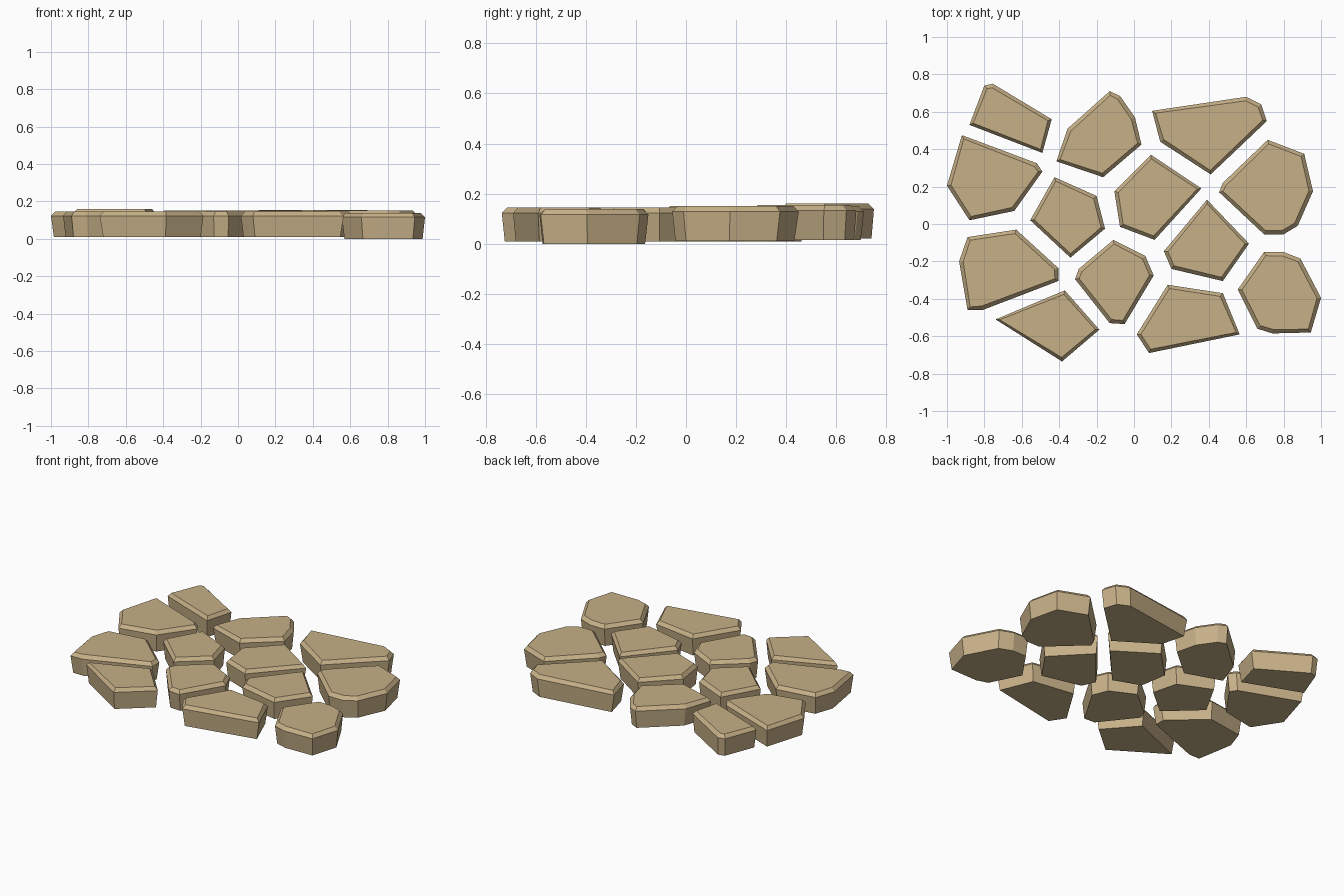
import bpy, bmesh
from mathutils import Vector

if "Cube" in bpy.data.objects:
    bpy.data.objects.remove(bpy.data.objects["Cube"])

mat = bpy.data.materials.new("sandstone")
mat.diffuse_color = (0.57, 0.435, 0.245, 1)
mat.use_nodes = True
mat.node_tree.nodes["Principled BSDF"].inputs["Base Color"].default_value = mat.diffuse_color

BEVEL = 0.022    # chamfer around the top face
TAPER = 0.94     # the underside is a little smaller than the rim


def stone(name, base, top, outline):
    """Flat paving stone: tapered underside, widest rim, chamfered top."""
    bm = bmesh.new()
    pts = [Vector((x, y, 0)) for x, y in outline]
    mid = sum(pts, Vector()) / len(pts)
    rim_z = Vector((0, 0, top - BEVEL))
    base_z = Vector((0, 0, base))
    rim = [bm.verts.new(p + rim_z) for p in pts]
    low = [bm.verts.new(mid + (p - mid) * TAPER + base_z) for p in pts]
    n = len(pts)
    for i in range(n):
        j = (i + 1) % n
        bm.faces.new((rim[i], rim[j], low[j], low[i]))
    bm.faces.new(low)
    cap = bm.faces.new(rim[::-1])
    bmesh.ops.recalc_face_normals(bm, faces=bm.faces)
    # chamfered top edge
    bmesh.ops.inset_individual(bm, faces=[cap], thickness=BEVEL, depth=BEVEL)
    me = bpy.data.meshes.new(name)
    bm.to_mesh(me)
    bm.free()
    me.materials.append(mat)
    bpy.context.collection.objects.link(bpy.data.objects.new(name, me))


# back row
stone("stone_back_left", 0.022, 0.16,
      [(-.80, .74), (-.755, .75), (-.44, .56), (-.49, .38), (-.88, .53)])
stone("stone_back_middle", 0.015, 0.15,
      [(-.13, .71), (-.075, .685), (.005, .57), (.04, .425), (-.165, .25),
       (-.415, .335), (-.355, .51)])
stone("stone_back_right", 0.015, 0.155,
      [(.097, .605), (.60, .68), (.68, .64), (.71, .55), (.41, .265), (.14, .44)])
# outer sides
stone("stone_left", 0.01, 0.145,
      [(-.92, .475), (-.52, .325), (-.49, .28), (-.64, .07), (-.88, .02), (-1, .205)])
stone("stone_right", 0.012, 0.15,
      [(.715, .45), (.91, .375), (.957, .175), (.875, -.01), (.80, -.055),
       (.695, -.055), (.455, .17), (.475, .22)])
stone("stone_front_left", 0.01, 0.145,
      [(-.89, -.07), (-.63, -.03), (-.405, -.235), (-.405, -.305), (-.81, -.46),
       (-.89, -.46), (-.935, -.2)])
stone("stone_front_right", 0.0, 0.138,
      [(.695, -.15), (.80, -.15), (.89, -.185), (1, -.395), (.945, -.58),
       (.74, -.585), (.66, -.56), (.555, -.35)])
# centre
stone("stone_centre_left", 0.01, 0.145,
      [(-.425, .25), (-.20, .15), (-.155, -.025), (-.34, -.18), (-.555, .02)])
stone("stone_centre", 0.015, 0.15,
      [(.09, .37), (.36, .19), (.11, -.085), (-.075, -.015), (-.105, .175)])
stone("stone_centre_front", 0.01, 0.145,
      [(-.11, -.085), (.06, -.17), (.105, -.275), (-.05, -.535), (-.13, -.53),
       (-.315, -.295), (-.295, -.24)])
stone("stone_centre_right", 0.01, 0.145,
      [(.39, .13), (.615, -.105), (.475, -.305), (.20, -.24), (.16, -.145)])
# front row
stone("stone_front_middle_left", 0.01, 0.145,
      [(-.37, -.355), (-.185, -.565), (-.385, -.735), (-.74, -.51)])
stone("stone_front_middle_right", 0.01, 0.145,
      [(.18, -.325), (.475, -.37), (.565, -.59), (.08, -.69), (.015, -.59)])
